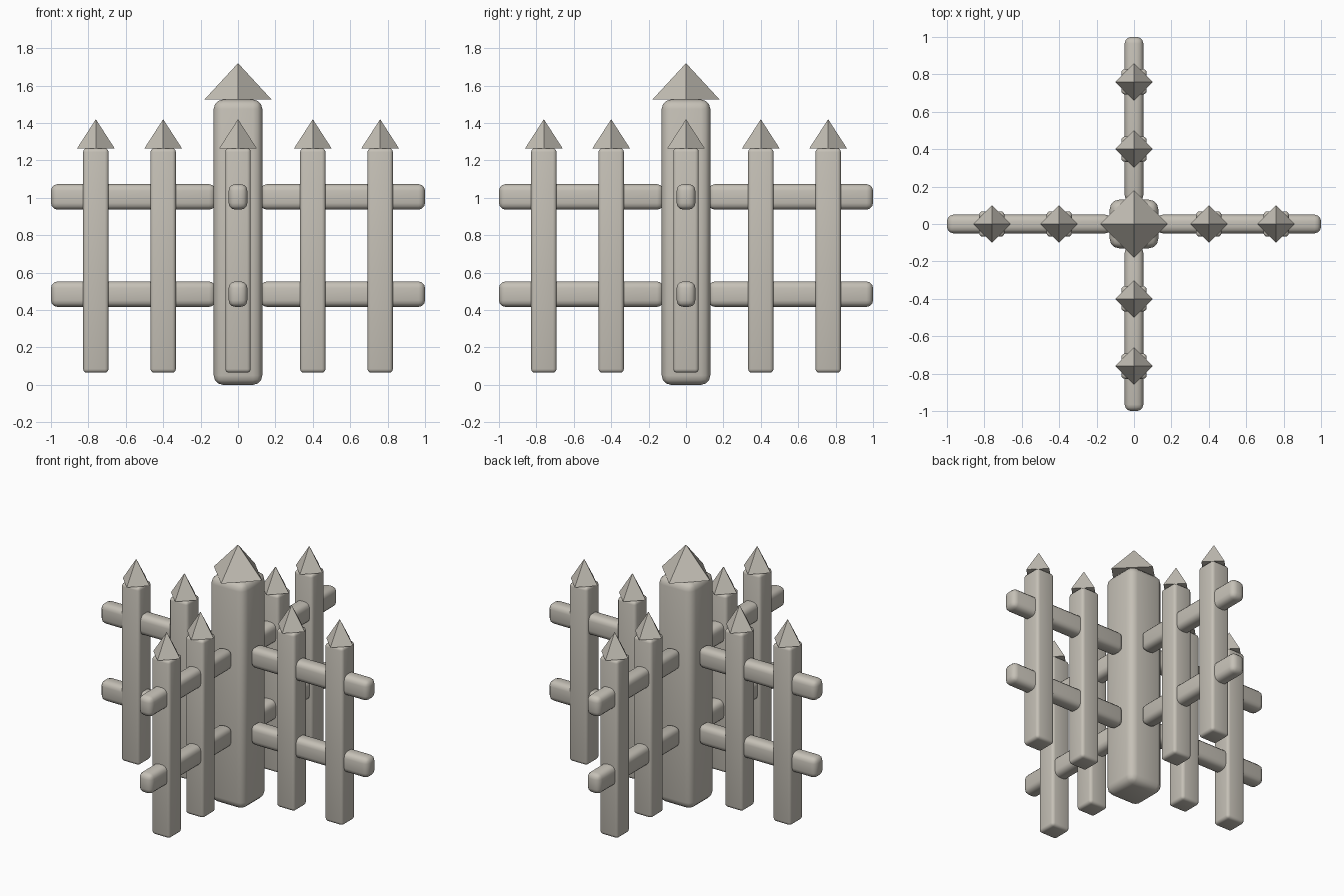
import bpy, math

if "Cube" in bpy.data.objects:
    bpy.data.objects.remove(bpy.data.objects["Cube"])

stone = bpy.data.materials.new("warm_grey")
stone.diffuse_color = (0.56, 0.53, 0.47, 1)
stone.use_nodes = True
stone.node_tree.nodes["Principled BSDF"].inputs["Base Color"].default_value = stone.diffuse_color


def rounded_box(name, centre, size, bevel, segments=3):
    bpy.ops.mesh.primitive_cube_add(size=1, location=centre)
    ob = bpy.context.object
    ob.name = name
    ob.scale = size
    bpy.ops.object.transform_apply(location=False, rotation=False, scale=True)
    mod = ob.modifiers.new("rounded_edges", 'BEVEL')
    mod.width = bevel
    mod.segments = segments
    bpy.ops.object.modifier_apply(modifier=mod.name)
    bpy.ops.object.shade_smooth_by_angle(angle=math.radians(40))
    ob.data.materials.append(stone)


def spike(name, x, y, z0, z1, radius):
    # four-sided pyramid with its corners on the x and y axes
    bpy.ops.mesh.primitive_cone_add(vertices=4, radius1=radius, radius2=0,
                                    depth=z1 - z0, location=(x, y, (z0 + z1) / 2))
    ob = bpy.context.object
    ob.name = name
    ob.data.materials.append(stone)


# Central post and its cap
rounded_box("centre_post", (0, 0, 0.7625), (0.26, 0.26, 1.525), 0.05)
spike("post_cap", 0, 0, 1.525, 1.72, 0.18)

# Four fence arms, each with two rails and two pointed pickets
arms = {"right": (1, 0), "back": (0, 1), "left": (-1, 0), "front": (0, -1)}
for side, (dx, dy) in arms.items():
    for level, z in (("lower", 0.485), ("upper", 1.005)):
        length, mid = 0.88, 0.56
        size = (length if dx else 0.1, length if dy else 0.1, 0.136)
        rounded_box(f"{side}_{level}_rail", (dx * mid, dy * mid, z), size, 0.035)
    for place, d in (("inner", 0.4), ("outer", 0.76)):
        x, y = dx * d, dy * d
        rounded_box(f"{side}_{place}_picket", (x, y, 0.665), (0.136, 0.136, 1.2), 0.02)
        spike(f"{side}_{place}_picket_tip", x, y, 1.265, 1.42, 0.1)
